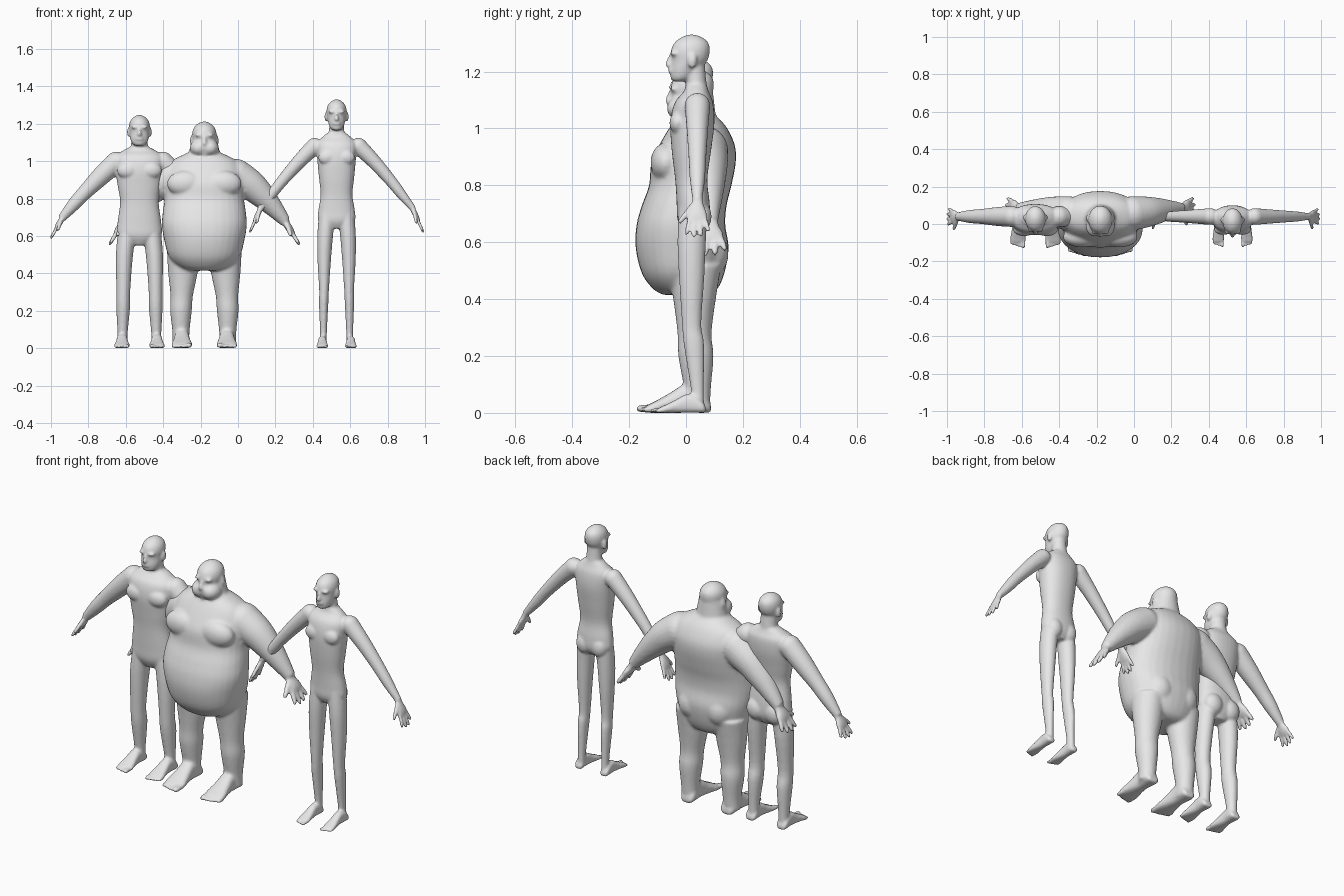
import bpy
import bmesh
from math import cos, sin, pi, copysign
from mathutils import Vector, Matrix

cube = bpy.data.objects.get("Cube")
if cube:
    bpy.data.objects.remove(cube, do_unlink=True)

X, Y, Z = Vector((1, 0, 0)), Vector((0, 1, 0)), Vector((0, 0, 1))

clay = bpy.data.materials.new("clay_grey")
clay.use_nodes = True
clay.diffuse_color = (0.8, 0.8, 0.8, 1)
clay.node_tree.nodes["Principled BSDF"].inputs["Base Color"].default_value = clay.diffuse_color


def spline(rings, steps):
    """Smoothly interpolate rings of (x, y, z, radius_a, radius_b)."""
    out = []
    last = len(rings) - 1
    for i in range(last):
        p0, p1 = rings[max(i - 1, 0)], rings[i]
        p2, p3 = rings[i + 1], rings[min(i + 2, last)]
        for k in range(steps):
            t = k / steps
            out.append([b + 0.5 * t * (c - a + t * (2*a - 5*b + 4*c - d + t * (3*(b - c) + d - a)))
                        for a, b, c, d in zip(p0, p1, p2, p3)])
    out.append(list(rings[-1]))
    return out


def tube(bm, rings, axis=None, ref=Y, power=1.0, n=24, steps=4):
    """Closed loft of elliptical rings along a path."""
    pts = spline(rings, steps)
    centres = [Vector(p[:3]) for p in pts]
    loops = []
    for i, p in enumerate(pts):
        t = axis or (centres[min(i + 1, len(pts) - 1)] - centres[max(i - 1, 0)]).normalized()
        u = (ref - t * ref.dot(t)).normalized()
        v = u.cross(t)
        loop = []
        for k in range(n):
            c, s = cos(2 * pi * k / n), sin(2 * pi * k / n)
            c, s = copysign(abs(c) ** power, c), copysign(abs(s) ** power, s)
            loop.append(bm.verts.new(centres[i] + v * c * max(p[3], 0.001) + u * s * max(p[4], 0.001)))
        loops.append(loop)
    for lo, hi in zip(loops, loops[1:]):
        for k in range(n):
            j = (k + 1) % n
            bm.faces.new((lo[k], lo[j], hi[j], hi[k]))
    bm.faces.new(loops[0][::-1])
    bm.faces.new(loops[-1])


def ball(bm, x, y, z, rx, ry, rz):
    m = Matrix.Translation((x, y, z)) @ Matrix.Diagonal((rx, ry, rz, 1))
    bmesh.ops.create_icosphere(bm, subdivisions=3, radius=1, matrix=m)


def digit(bm, start, end, r, ref=Y):
    """Rounded finger or toe."""
    rings = [(*start.lerp(end, f), r * k, r * k) for f, k in ((0, 1), (0.5, 1), (0.88, 0.9), (1, 0.45))]
    tube(bm, rings, ref=ref, n=10, steps=2)


def head(bm, chin, top, y, wide, jaw):
    h = top - chin
    shape = [(0, .13 * jaw, -.36, -.1), (.08, .21 * jaw, -.41, .08), (.25, .27 * jaw, -.41, .22),
             (.45, .31, -.39, .38), (.65, .325, -.4, .43), (.82, .28, -.33, .4),
             (.94, .17, -.18, .27), (1, .05, -.02, .1)]
    tube(bm, [(0, y + h * (f + b) / 2, chin + h * t, w * h * wide, h * (b - f) / 2)
              for t, w, f, b in shape], axis=Z)
    # nose, lips and brow
    front = y - 0.4 * h
    tube(bm, [(0, front + .02 * h, chin + .58 * h, .03 * h, .05 * h),
              (0, front - .03 * h, chin + .44 * h, .05 * h, .07 * h),
              (0, front - .03 * h, chin + .34 * h, .08 * h, .09 * h),
              (0, front + .02 * h, chin + .3 * h, .04 * h, .03 * h)], axis=Z, n=12)
    for lip in (.2, .25):
        ball(bm, 0, front, chin + lip * h, .13 * h, .06 * h, .03 * h)
    for s in (1, -1):
        ball(bm, s * .14 * h, front + .07 * h, chin + .6 * h, .14 * h, .09 * h, .05 * h)
        ball(bm, s * .34 * h * wide, y + .06 * h, chin + .44 * h, .05 * h, .1 * h, .16 * h)


def hand(bm, s, wrist, tip, y, r):
    a = Vector((s * wrist[0], y, wrist[1]))
    d = Vector((s * tip[0], y, tip[1])) - a
    length = d.length
    # flat palm
    palm = [(*(a + d * f), r * ka, r * kb) for f, ka, kb in
            ((-.1, 1.7, 2), (.15, 1.6, 2.6), (.35, 1.6, 3.8), (.52, 1.2, 4), (.58, .6, 3.2))]
    tube(bm, palm, n=16)
    # four spread fingers, then the thumb
    for i, reach in enumerate((.93, 1, .97, .85)):
        off = (i - 1.5) * r * 2
        digit(bm, a + d * .48 + Y * off, a + d * reach + Y * off * 1.5, r)
    side = Vector((-s * .1 * length, 0, 0))
    digit(bm, a + d * .12 - Y * r * 1.5, a + d * .62 - Y * r * 7.5 + side, r * 1.15, ref=X)


def foot(bm, s, x, half, heel, toe, ankle):
    span = heel - toe
    shape = [(0, .45, .3), (.06, .7, .6), (.2, .72, .95), (.36, .7, 1), (.55, .82, .7),
             (.74, 1, .42), (.84, .9, .3)]
    tube(bm, [(s * x, heel - span * f, ankle * h / 2, half * w, ankle * h / 2) for f, w, h in shape],
         axis=-Y, ref=Z, power=0.8)
    # toes shorten from the inside outwards
    for i in range(5):
        r = half * (.26 if i == 0 else .19)
        tx = s * (x + half * (-.7 + i * .38))
        digit(bm, Vector((tx, toe + span * .25, r * 1.1)),
              Vector((tx, toe + span * .022 * i, r)), r, ref=Z)


def figure(name, x, torso, neck, skull, leg, sole, arm, arm_y, fingers, lumps, voxel):
    bm = bmesh.new()
    tube(bm, [(0, (f + b) / 2, z, w, (b - f) / 2) for z, w, f, b in torso], axis=Z, power=0.9, n=32)
    tube(bm, neck, axis=Z)
    head(bm, *skull)
    for s in (1, -1):
        tube(bm, [(s * cx, cy, z, a, b) for z, cx, cy, a, b in leg], axis=Z)
        foot(bm, s, *sole)
        tube(bm, [(s * ax, arm_y(ax), z, r, r) for ax, z, r in arm])
        ball(bm, s * arm[0][0], arm_y(arm[0][0]), arm[0][1], *[arm[0][2]] * 3)
        hand(bm, s, *fingers)
        for lump in lumps:
            ball(bm, s * lump[0], *lump[1:])
    bmesh.ops.recalc_face_normals(bm, faces=bm.faces[:])
    mesh = bpy.data.meshes.new(name)
    bm.to_mesh(mesh)
    bm.free()
    mesh.materials.append(clay)
    body = bpy.data.objects.new(name, mesh)
    body.location.x = x
    bpy.context.collection.objects.link(body)
    # fuse the parts into one soft skin
    fuse = body.modifiers.new("fuse", "REMESH")
    fuse.mode = "VOXEL"
    fuse.voxel_size = voxel
    fuse.use_smooth_shade = True
    soften = body.modifiers.new("soften", "SMOOTH")
    soften.factor = 0.5
    soften.iterations = 4


# medium build
figure(
    "average_man", -0.527,
    torso=[(.55, .04, -.01, .07), (.6, .115, -.035, .095), (.67, .117, -.04, .095),
           (.78, .103, -.045, .08), (.86, .115, -.053, .09), (.95, .128, -.06, .105),
           (1.02, .13, -.045, .105), (1.055, .09, -.01, .09), (1.08, .04, .01, .08)],
    neck=[(0, .045, 1.03, .055, .045), (0, .04, 1.09, .045, .042), (0, .035, 1.15, .043, .04)],
    skull=(1.083, 1.247, .025, 1.04, 1.1),
    leg=[(.66, .06, .03, .05, .055), (.5, .08, .025, .046, .055), (.31, .086, .02, .037, .042),
         (.22, .087, .03, .037, .045), (.08, .09, .04, .027, .03), (.02, .09, .04, .028, .03)],
    sole=(.093, .042, .075, -.13, .075),
    arm=[(.125, .995, .056), (.2, .925, .051), (.29, .835, .04), (.35, .77, .035), (.415, .695, .022)],
    arm_y=lambda ax: .04, fingers=((.41, .7), (.475, .585), .04, .0095),
    lumps=[(.06, -.03, .95, .06, .035, .045), (.055, .065, .62, .055, .045, .06)], voxel=.0066)

# heavy build with a hanging belly
figure(
    "heavy_man", -0.18,
    torso=[(.415, .08, -.08, .08), (.435, .14, -.115, .11), (.49, .19, -.155, .135),
           (.58, .215, -.177, .15), (.66, .227, -.174, .138), (.73, .222, -.155, .143),
           (.8, .212, -.13, .16), (.88, .21, -.122, .175), (.94, .205, -.095, .172),
           (1.0, .175, -.06, .145), (1.04, .1, -.03, .11), (1.06, .05, 0, .08)],
    neck=[(0, .04, 1.0, .09, .07), (0, .035, 1.06, .08, .068), (0, .035, 1.13, .064, .06)],
    skull=(1.03, 1.212, .02, 1.1, 1.25),
    leg=[(.52, .115, .03, .085, .095), (.4, .115, .03, .078, .075), (.28, .121, .03, .06, .06),
         (.2, .125, .035, .058, .062), (.09, .125, .04, .046, .048), (.02, .125, .04, .046, .044)],
    sole=(.12, .056, .088, -.175, .1),
    arm=[(.17, .92, .092), (.25, .87, .082), (.32, .805, .066), (.38, .74, .048), (.435, .675, .03)],
    arm_y=lambda ax: .04 + .1 * ax, fingers=((.43, .68), (.51, .55), .085, .012),
    lumps=[(.1, -.07, .88, .1, .055, .07), (.08, .07, .56, .08, .08, .09),
           (.03, -.01, 1.07, .048, .058, .045)], voxel=.0085)

# slim, tall build
figure(
    "slim_man", 0.527,
    torso=[(.64, .04, -.01, .06), (.68, .097, -.03, .083), (.74, .097, -.033, .083),
           (.82, .085, -.038, .075), (.92, .095, -.05, .088), (1.02, .104, -.055, .1),
           (1.09, .108, -.04, .095), (1.13, .075, -.008, .08), (1.16, .035, 0, .07)],
    neck=[(0, .04, 1.11, .05, .04), (0, .035, 1.17, .04, .036), (0, .03, 1.23, .038, .036)],
    skull=(1.165, 1.33, .013, 1, 1),
    leg=[(.72, .05, .025, .044, .05), (.6, .061, .02, .042, .05), (.47, .066, .02, .036, .044),
         (.31, .067, .02, .026, .034), (.24, .069, .028, .025, .036), (.08, .07, .04, .018, .023),
         (.02, .071, .04, .02, .025)],
    sole=(.076, .032, .07, -.125, .065),
    arm=[(.118, 1.08, .045), (.2, .998, .038), (.29, .895, .031), (.345, .825, .027), (.41, .745, .017)],
    arm_y=lambda ax: .04, fingers=((.405, .75), (.466, .615), .04, .0088),
    lumps=[(.05, -.03, 1.02, .048, .028, .04), (.045, .05, .69, .045, .04, .055)], voxel=.0064)
